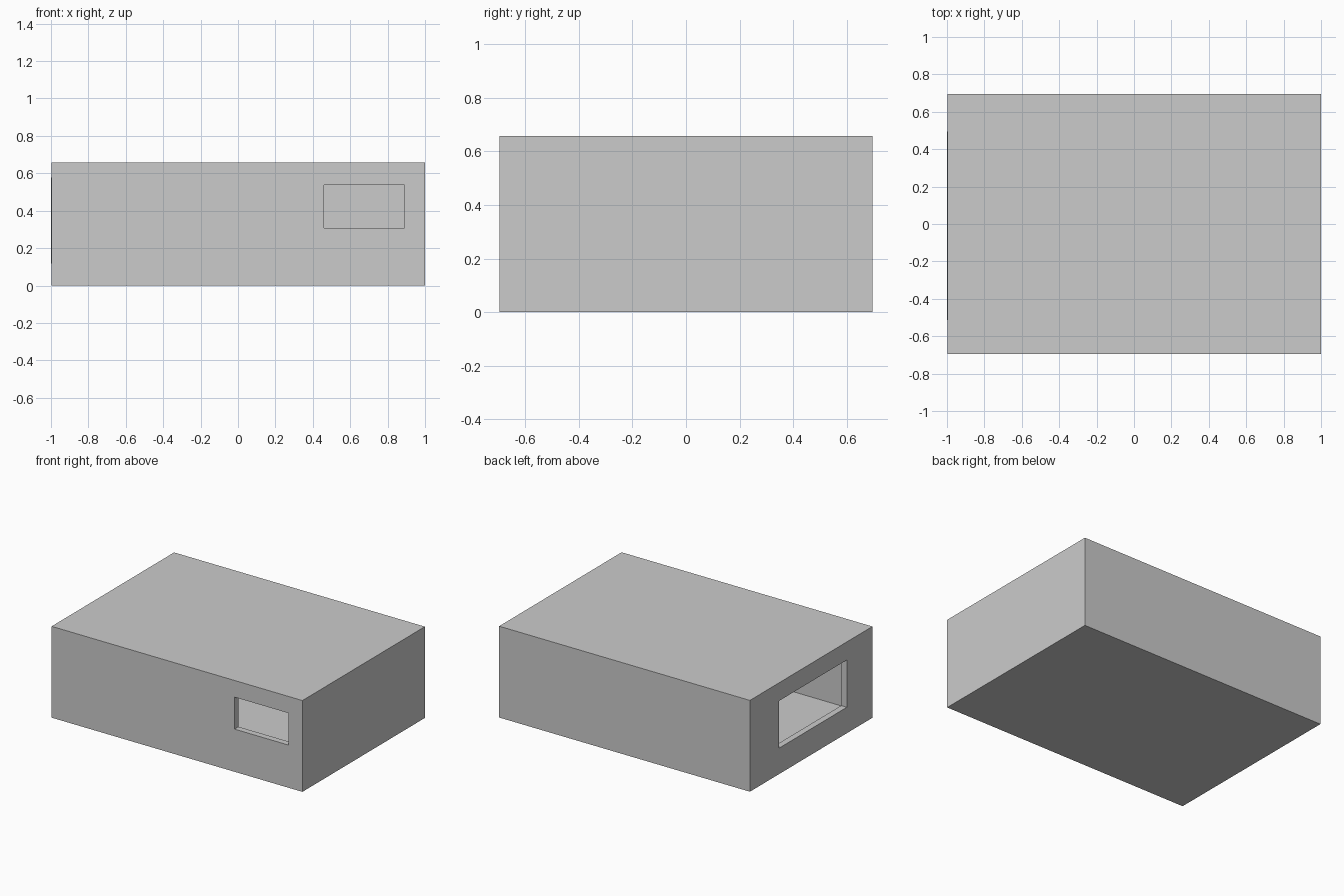
import bpy, bmesh

if "Cube" in bpy.data.objects:
    bpy.data.objects.remove(bpy.data.objects["Cube"])

T = 0.045                       # wall thickness
X0, X1, Y, H = -0.996, 1.0, 0.696, 0.657
bm = bmesh.new()


def loop(points):
    return [bm.verts.new(p) for p in points]


def bridge(a, b):
    for i in range(4):
        j = (i + 1) % 4
        bm.faces.new((a[i], a[j], b[j], b[i]))


def shell(inset):
    """One skin of the box; returns the rims of its two openings."""
    x0, x1, y, z0, z1 = X0 + inset, X1 - inset, Y - inset, inset, H - inset
    low = loop([(x0, -y, z0), (x1, -y, z0), (x1, y, z0), (x0, y, z0)])
    top = loop([(x0, -y, z1), (x1, -y, z1), (x1, y, z1), (x0, y, z1)])
    bm.faces.new(low)
    bm.faces.new(top)
    for i in (1, 2):            # closed right and back walls
        bm.faces.new((low[i], low[i + 1], top[i + 1], top[i]))
    # front wall around the small window
    front = loop([(x, -y, z) for x, z in
                  ((0.46, 0.307), (0.89, 0.307), (0.89, 0.537), (0.46, 0.537))])
    bridge([low[0], low[1], top[1], top[0]], front)
    # left wall, bulging very slightly towards its large opening
    left = loop([(-1.0 + inset, yy, z) for yy, z in
                 ((-0.40, 0.19), (0.37, 0.19), (0.37, 0.53), (-0.40, 0.53))])
    bridge([low[0], low[3], top[3], top[0]], left)
    return front, left


# outer and inner skins joined through the window reveals
outer, inner = shell(0), shell(T)
for a, b in zip(outer, inner):
    bridge(a, b)
bmesh.ops.recalc_face_normals(bm, faces=bm.faces)

mesh = bpy.data.meshes.new("hollow_box")
bm.to_mesh(mesh)
bm.free()
bpy.context.collection.objects.link(bpy.data.objects.new("hollow_box", mesh))
